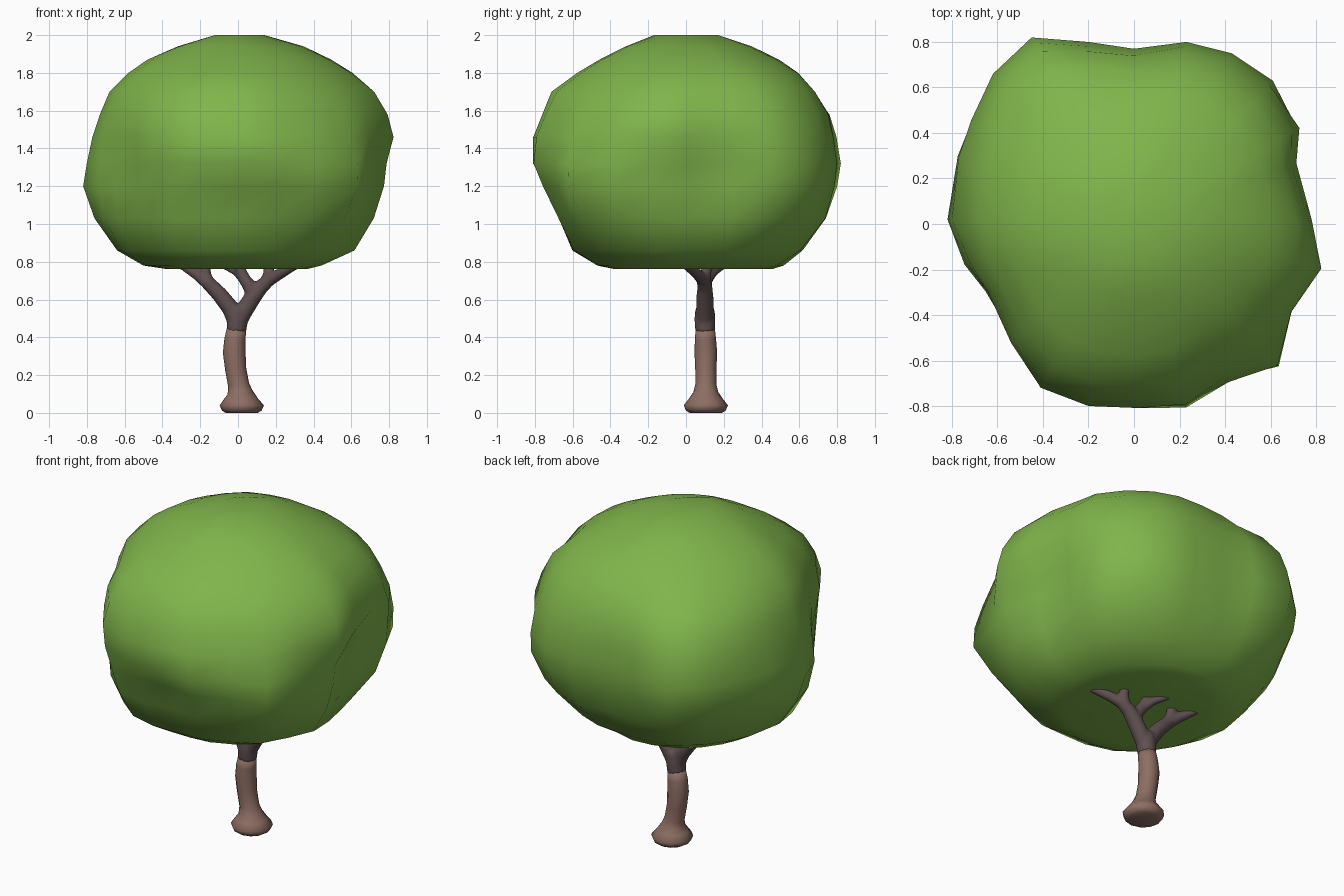
import bpy, bmesh, math
from mathutils import Vector


def material(name, rgb):
    m = bpy.data.materials.new(name)
    m.diffuse_color = (*rgb, 1)
    return m


GREEN = material("leaf green", (0.215, 0.46, 0.07))
BROWN = material("bark brown", (0.266, 0.156, 0.125))
DARK = material("dark bark", (0.115, 0.078, 0.08))


def skin(bm, rings):
    """Join closed rings of points into a capped solid; returns the caps."""
    vr = [[bm.verts.new(p) for p in ring] for ring in rings]
    n = len(vr[0])
    for a, b in zip(vr, vr[1:]):
        for i in range(n):
            j = (i + 1) % n
            bm.faces.new((a[i], a[j], b[j], b[i]))
    return [bm.faces.new(vr[0][::-1]), bm.faces.new(vr[-1])]


def finish(name, bm, mat):
    bmesh.ops.recalc_face_normals(bm, faces=bm.faces)
    for f in bm.faces:
        f.smooth = True
    me = bpy.data.meshes.new(name)
    bm.to_mesh(me)
    bm.free()
    me.materials.append(mat)
    ob = bpy.data.objects.new(name, me)
    bpy.context.collection.objects.link(ob)
    return ob


def tube(bm, path, sides=12):
    """Tapered tube along (x, y, z, radius) points."""
    pts = [Vector(p[:3]) for p in path]
    rings = []
    for i, c in enumerate(pts):
        d = (pts[min(i + 1, len(pts) - 1)] - pts[max(i - 1, 0)]).normalized()
        u = Vector((0, 1, 0)).cross(d).normalized()
        v = d.cross(u)
        if c.z < 0.1:                       # keep the foot level
            u, v = Vector((1, 0, 0)), Vector((0, 1, 0))
        rings.append([c + path[i][3] * (u * math.cos(a) + v * math.sin(a))
                      for a in (2 * math.pi * k / sides for k in range(sides))])
    skin(bm, rings)


# Canopy: plan outline, shaped vertically by eight blended side profiles
plan = [(0.78, 0.02), (0.72, 0.27), (0.74, 0.43), (0.61, 0.63), (0.43, 0.75),
        (0.23, 0.80), (0, 0.77), (-0.2, 0.80), (-0.45, 0.82), (-0.62, 0.66),
        (-0.72, 0.46), (-0.78, 0.30), (-0.82, 0.02), (-0.75, -0.18),
        (-0.66, -0.30), (-0.54, -0.52), (-0.41, -0.72), (-0.2, -0.80),
        (0.02, -0.81), (0.23, -0.81), (0.42, -0.70), (0.64, -0.63),
        (0.72, -0.40), (0.84, -0.20)]
levels = [0.762, 0.78, 0.86, 1.03, 1.2, 1.32, 1.46, 1.58, 1.7, 1.8, 1.87, 1.94, 2.0]
profiles = [
    [.37, .44, .62, .70, .73, .75, .82, .80, .74, .62, .50, .35, .14],  # right
    [.38, .46, .62, .76, .82, .82, .80, .76, .71, .61, .49, .34, .14],  # back right
    [.46, .52, .63, .76, .80, .82, .80, .78, .70, .61, .50, .35, .17],  # back
    [.42, .52, .64, .76, .81, .82, .80, .77, .70, .57, .47, .33, .14],  # back left
    [.38, .50, .64, .76, .82, .80, .77, .73, .68, .58, .48, .32, .12],  # left
    [.40, .51, .66, .76, .79, .80, .82, .79, .71, .58, .45, .32, .14],  # front left
    [.38, .47, .60, .66, .74, .82, .82, .77, .72, .58, .46, .32, .17],  # front
    [.40, .48, .63, .74, .82, .81, .77, .73, .66, .55, .46, .32, .14],  # front right
]
rings = []
for k, z in enumerate(levels):
    ring = []
    w = min(1, abs(z - 1.35) / 0.6) ** 2          # rounder towards top and bottom
    for x, y in plan:
        q = (math.atan2(y, x) % (2 * math.pi)) / (math.pi / 4)
        i, t = int(q) % 8, q - int(q)
        p = profiles[i][k] * (1 - t) + profiles[(i + 1) % 8][k] * t
        s = p * ((1 - w) / 0.82 + w / math.hypot(x, y))
        ring.append((x * s, y * s, z))
    rings.append(ring)
bm = bmesh.new()
caps = skin(bm, rings)
for v, z in zip(bmesh.ops.poke(bm, faces=caps)["verts"], (0.775, 1.995)):
    v.co.z = z
finish("canopy", bm, GREEN)

# Trunk with flared foot
bm = bmesh.new()
tube(bm, [(.02, .105, 0, .085), (.02, .105, .012, .105), (.02, .105, .04, .117),
          (.017, .105, .075, .09), (.01, .105, .11, .066), (.003, .105, .15, .056),
          (-.012, .105, .23, .056), (-.02, .105, .32, .06), (-.016, .103, .39, .056),
          (-.008, .102, .445, .051)])
finish("trunk", bm, BROWN)

# Dark upper trunk and forking branches, fused into one smooth shape
Y = 0.1
branches = [
    # stem
    [(-.008, .102, .43, .053), (-.003, Y, .5, .057), (0, Y, .56, .05)],
    # left branch, twig
    [(-.01, Y, .48, .046), (-.04, Y, .555, .047), (-.1, Y, .63, .043),
     (-.165, Y, .695, .038), (-.22, .13, .735, .03), (-.31, .19, .79, .022)],
    [(-.15, Y, .68, .035), (-.172, .11, .73, .031), (-.175, .12, .79, .028)],
    # right branch, inner branch, twigs
    [(.0, Y, .48, .046), (.035, Y, .545, .048), (.08, Y, .615, .046),
     (.12, Y, .665, .041), (.165, .09, .705, .036), (.22, .06, .735, .03),
     (.32, -.01, .79, .022)],
    [(.08, Y, .61, .04), (.065, Y, .665, .038), (.03, .11, .715, .033),
     (.0, .12, .79, .026)],
    [(.03, .11, .71, .029), (-.01, .15, .75, .024), (-.09, .21, .79, .02)],
    [(.15, Y, .69, .034), (.163, .105, .74, .03), (.163, .115, .79, .027)],
]
bm = bmesh.new()
for path in branches:
    tube(bm, path)
ob = finish("branches", bm, DARK)
fuse = ob.modifiers.new("fuse", 'REMESH')
fuse.mode = 'VOXEL'
fuse.voxel_size = 0.008
fuse.use_smooth_shade = True
soften = ob.modifiers.new("soften", 'SMOOTH')
soften.factor = 0.5
soften.iterations = 10
